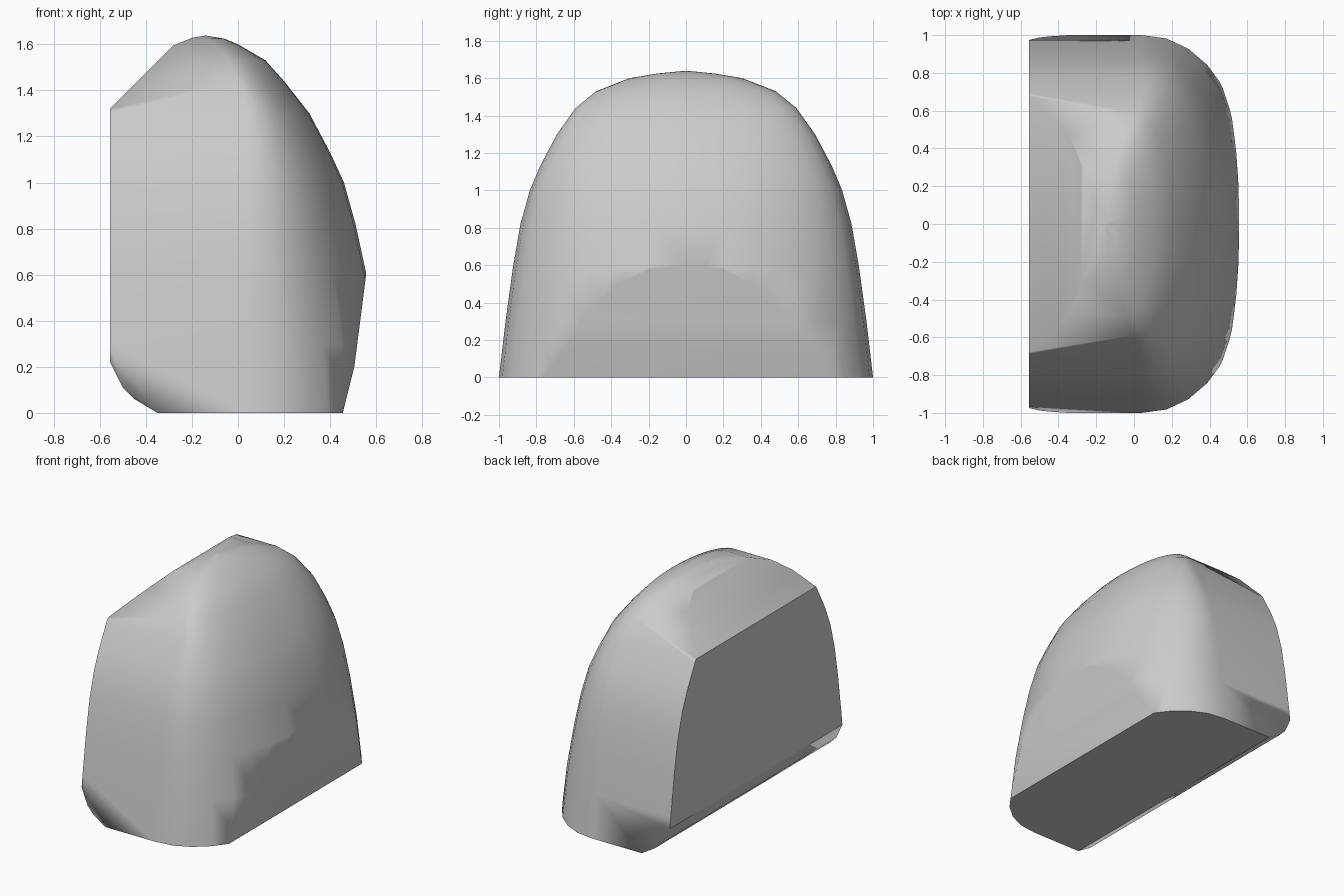
import bpy
import bmesh
import math
from mathutils import Vector

cube = bpy.data.objects.get("Cube")
if cube:
    bpy.data.objects.remove(cube, do_unlink=True)

LEFT = -0.555    # flat side wall
STEPS = 8        # segments in each rounded corner
POWER = 2.15     # roundness of the corners

# Height, half depth and outer reach of each level
levels = [
    (0, 1.0, 0.64), (0.3, 0.965, 0.61), (0.59, 0.925, 0.56),
    (0.82, 0.885, 0.51), (1.0, 0.835, 0.46), (1.13, 0.78, 0.4),
    (1.3, 0.69, 0.31), (1.44, 0.59, 0.2), (1.53, 0.48, 0.12),
    (1.6, 0.3, 0), (1.625, 0.15, -0.06), (1.638, 0.02, -0.14),
]


def section(z, depth, reach):
    """Outline of one level: straight sides closing in a rounded end."""
    start = min(0.04, reach / 2 - 0.1)
    for side in (-1, 1):
        yield Vector((LEFT, side * depth, z))
        for i in range(STEPS + 1):
            a = i / STEPS * math.pi / 2
            x = start + (reach - start) * math.sin(a) ** (2 / POWER)
            y = side * depth * max(math.cos(a), 0) ** (2 / POWER)
            yield Vector((x, y, z))


def hull(bm):
    """Wrap the current points in a clean convex skin."""
    bmesh.ops.delete(bm, geom=bm.edges[:], context='EDGES_FACES')
    bmesh.ops.remove_doubles(bm, verts=bm.verts[:], dist=0.002)
    result = bmesh.ops.convex_hull(bm, input=bm.verts[:])
    spare = {g for g in result["geom_interior"] + result["geom_unused"]
             if isinstance(g, bmesh.types.BMVert)}
    bmesh.ops.delete(bm, geom=list(spare), context='VERTS')


def trim(bm, a, b):
    """Cut along the line a-b seen from the front; keep its left-hand side."""
    (ax, az), (bx, bz) = a, b
    bmesh.ops.bisect_plane(
        bm, geom=bm.verts[:] + bm.edges[:] + bm.faces[:], dist=1e-5,
        plane_co=(ax, 0, az), plane_no=(bz - az, 0, ax - bx), clear_outer=True)
    hull(bm)


bm = bmesh.new()
for level in levels:
    for point in section(*level):
        bm.verts.new(point)
hull(bm)

# Undercut side, sloping top and rounded lower edge
undercut = [(0.455, 0), (0.505, 0.2), (0.555, 0.59)]
slope = [(-0.14, 1.638), (-0.2, 1.628), (-0.28, 1.595), (LEFT, 1.32)]
lower_edge = [(LEFT, 0.22), (-0.5, 0.11), (-0.45, 0.06), (-0.35, 0)]
for path in (undercut, slope, lower_edge):
    for a, b in zip(path, path[1:]):
        trim(bm, a, b)

bmesh.ops.dissolve_limit(bm, angle_limit=math.radians(0.5),
                         verts=bm.verts[:], edges=bm.edges[:])
bmesh.ops.recalc_face_normals(bm, faces=bm.faces[:])

# Smooth skin, with crisp rims around the flat wall and the base
for f in bm.faces:
    f.smooth = True
for f in bm.faces:
    if f.normal.x < -0.99 or f.normal.z < -0.99:
        for e in f.edges:
            e.smooth = False

mesh = bpy.data.meshes.new("rounded_block")
bm.to_mesh(mesh)
bm.free()
block = bpy.data.objects.new("rounded_block", mesh)
bpy.context.collection.objects.link(block)
normals = block.modifiers.new("even_shading", 'WEIGHTED_NORMAL')
normals.keep_sharp = True

grey = bpy.data.materials.new("light_grey")
grey.use_nodes = True
colour = (0.6, 0.6, 0.6, 1)
grey.diffuse_color = colour
grey.node_tree.nodes["Principled BSDF"].inputs["Base Color"].default_value = colour
mesh.materials.append(grey)
